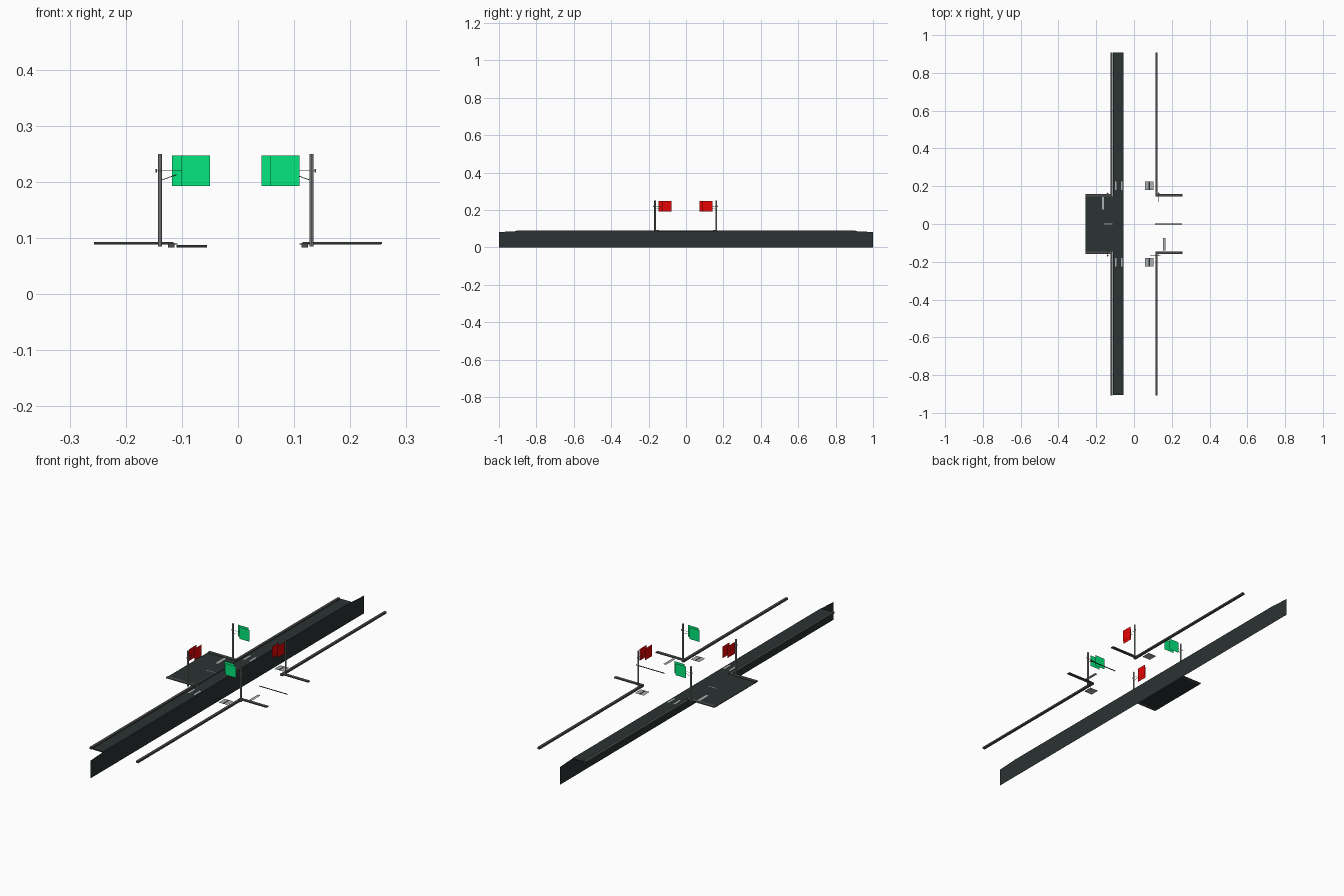
import bpy, bmesh, math
from mathutils import Vector

if "Cube" in bpy.data.objects:
    bpy.data.objects.remove(bpy.data.objects["Cube"])


def mat(name, c):
    m = bpy.data.materials.new(name)
    m.diffuse_color = (*c, 1)
    m.use_nodes = True
    m.node_tree.nodes["Principled BSDF"].inputs["Base Color"].default_value = m.diffuse_color
    return m


ASPHALT = mat("dark_asphalt", (0.024, 0.033, 0.032))
CURB = mat("curb_grey", (0.07, 0.075, 0.073))
METAL = mat("post_grey", (0.3, 0.31, 0.31))
PAINT = mat("marking_grey", (0.42, 0.44, 0.44))
GREEN = mat("sign_green", (0.001, 0.8, 0.2))
RED = mat("sign_red", (0.8, 0.001, 0.001))


def finish(name, bm, m, recalc=True):
    if recalc:
        bmesh.ops.recalc_face_normals(bm, faces=bm.faces)
    me = bpy.data.meshes.new(name)
    bm.to_mesh(me)
    bm.free()
    me.materials.append(m)
    ob = bpy.data.objects.new(name, me)
    bpy.context.collection.objects.link(ob)
    return ob


def box(name, lo, hi, m):
    lo, hi = Vector([min(a, b) for a, b in zip(lo, hi)]), Vector([max(a, b) for a, b in zip(lo, hi)])
    bm = bmesh.new()
    bmesh.ops.create_cube(bm, size=1)
    for v in bm.verts:
        v.co = Vector([(lo[i] + hi[i]) / 2 + v.co[i] * (hi[i] - lo[i]) for i in range(3)])
    return finish(name, bm, m)


def sheet(name, pts, m):
    """A single flat face."""
    bm = bmesh.new()
    bm.faces.new([bm.verts.new(p) for p in pts])
    return finish(name, bm, m, False)


def plate(name, x0, x1, y0, y1, z, m):
    return sheet(name, [(x0, y0, z), (x1, y0, z), (x1, y1, z), (x0, y1, z)], m)


def rod(name, a, b, r, m, sides=8):
    a, b = Vector(a), Vector(b)
    bm = bmesh.new()
    bmesh.ops.create_cone(bm, cap_ends=True, segments=sides, radius1=r, radius2=r, depth=(b - a).length)
    q = (b - a).to_track_quat('Z', 'Y')
    for v in bm.verts:
        v.co = q @ v.co + (a + b) / 2
    return finish(name, bm, m)


# Long side wall with slightly dropped ends
sheet("road_wall", [(-0.055, y, z) for y, z in
      ((-1, 0), (1, 0), (1, 0.082), (0.9, 0.087), (-0.9, 0.087), (-1, 0.082))], ASPHALT)

# Road surface and side street
box("main_road", (-0.11, -0.905, 0.083), (-0.055, 0.907, 0.088), ASPHALT)
box("side_street", (-0.257, -0.145, 0.0885), (-0.108, 0.146, 0.0905), ASPHALT)
box("street_center_line", (0.11, -0.002, 0.0885), (0.255, 0.002, 0.0905), ASPHALT)
plate("street_dash", -0.16, -0.115, -0.0015, 0.0015, 0.091, PAINT)

# L-shaped curbs in the four quadrants
for sx in (-1, 1):
    for sy in (-1, 1):
        box("long_curb", (sx * 0.113, sy * 0.145, 0.083), (sx * 0.125, sy * 0.907, 0.091), CURB)
        box("cross_curb", (sx * 0.115, sy * 0.145, 0.089), (sx * 0.257, sy * 0.16, 0.093), CURB)

# Road markings and gratings
for sx in (-1, 1):
    for sy in (-1, 1):
        cx, cy = sx * 0.081, sy * 0.203
        if sx > 0:
            plate("grating_plate", cx - 0.022, cx + 0.022, cy - 0.022, cy + 0.022, 0.086, PAINT)
            plate("grating_slot", cx - 0.004, cx + 0.004, cy - 0.02, cy + 0.02, 0.0866, ASPHALT)
        else:
            for d in (-0.015, 0.015):
                plate("grating_bar", cx + d - 0.004, cx + d + 0.004, cy - 0.023, cy + 0.023, 0.0886, PAINT)
plate("left_lane_marking", -0.170, -0.158, 0.078, 0.142, 0.0911, PAINT)
plate("right_lane_marking", 0.153, 0.167, -0.14, -0.073, 0.0895, PAINT)


# Sign posts: d = direction of the arm, panels are two overlapping sheets
def sign(px, py, along, m):
    d = Vector((*along, 0))
    n = Vector((-d.y, d.x, 0))
    p = Vector((px, py, 0))

    def at(u, w, z):
        return p + d * u + n * w + Vector((0, 0, z))

    rod("sign_post", at(0, 0, 0.085), at(0, 0, 0.25), 0.0035, METAL)
    rod("sign_arm", at(-0.008, 0, 0.22), at(0.045, 0, 0.22), 0.0007, METAL, 6)
    rod("sign_brace", at(0.002, 0, 0.203), at(0.03, 0, 0.213), 0.0007, METAL, 6)
    rod("arm_knob", at(-0.007, 0, 0.217), at(-0.007, 0, 0.223), 0.0015, METAL, 6)
    for u0, u1, w in ((0.021, 0.073, 0.008), (0.038, 0.089, -0.008)):
        sheet("sign_panel", [at(u0, w, 0.193), at(u1, w, 0.193), at(u1, w, 0.247), at(u0, w, 0.247)], m)


sign(-0.139, 0.162, (1, 0), GREEN)
sign(0.131, -0.165, (-1, 0), GREEN)
sign(-0.139, -0.167, (0, 1), RED)
sign(0.131, 0.162, (0, -1), RED)
